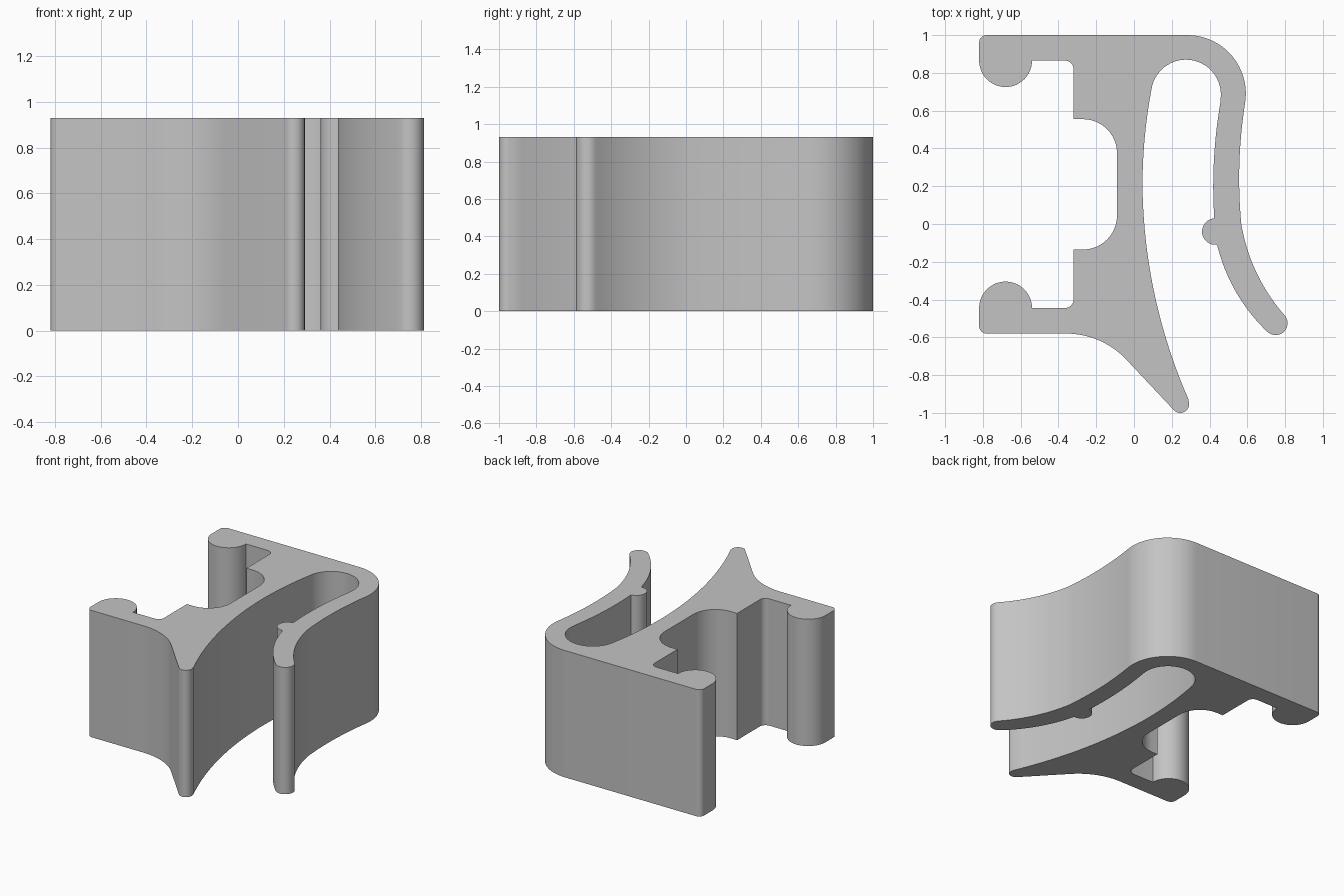
import bpy
import bmesh
from math import radians, cos, sin, atan2, pi, tau
from mathutils import Vector

cube = bpy.data.objects.get("Cube")
if cube:
    bpy.data.objects.remove(cube, do_unlink=True)

HEIGHT = 0.93
outline = []


def line(*points):
    outline.extend(points)


def arc(cx, cy, r, start, end, steps=16):
    """Arc around a centre, angles in degrees."""
    for i in range(steps + 1):
        a = radians(start + (end - start) * i / steps)
        outline.append((cx + r * cos(a), cy + r * sin(a)))


def bow(p, q, s, steps=20):
    """Circular arc from p through q to s."""
    (ax, ay), (bx, by), (cx, cy) = p, q, s
    d = 2 * (ax * (by - cy) + bx * (cy - ay) + cx * (ay - by))
    a2, b2, c2 = ax * ax + ay * ay, bx * bx + by * by, cx * cx + cy * cy
    ux = (a2 * (by - cy) + b2 * (cy - ay) + c2 * (ay - by)) / d
    uy = (a2 * (cx - bx) + b2 * (ax - cx) + c2 * (bx - ax)) / d
    r = (Vector(p) - Vector((ux, uy))).length
    start = atan2(ay - uy, ax - ux)
    sweep = (atan2(cy - uy, cx - ux) - start + pi) % tau - pi
    for i in range(steps + 1):
        a = start + sweep * i / steps
        outline.append((ux + r * cos(a), uy + r * sin(a)))


# Back wall and its hooked lip
arc(-0.78, 0.96, 0.04, 90, 180, 8)
arc(-0.68, 0.865, 0.14, 180, 353, 24)
line((-0.54, 0.865))
arc(-0.365, 0.82, 0.045, 90, 0, 8)

# Stepped rounded channel in the web
line((-0.32, 0.555))
arc(-0.27, 0.375, 0.18, 90, 0)
arc(-0.27, 0.045, 0.18, 0, -90)
line((-0.32, -0.135))

# Front hooked lip
arc(-0.365, -0.40, 0.045, 0, -90, 8)
line((-0.54, -0.445))
arc(-0.68, -0.445, 0.14, 7, 180, 24)
arc(-0.78, -0.54, 0.04, 180, 270, 8)

# Flared foot with rounded tip
arc(-0.36, -1.02, 0.44, 90, 45)
arc(0.245, -0.953, 0.047, 225, 382)

# Inside of the slot: web side, rounded end, arm side
bow((0.289, -0.93), (0.115, -0.40), (0.045, 0.2))
bow((0.045, 0.2), (0.058, 0.47), (0.094, 0.72))
arc(0.275, 0.685, 0.185, 165, -8, 24)
bow((0.457, 0.64), (0.42, 0.25), (0.425, 0.03))

# Catch bead and rounded arm tip
arc(0.43, -0.04, 0.07, 95, 275)
bow((0.44, -0.11), (0.54, -0.36), (0.703, -0.568))
arc(0.75, -0.525, 0.063, 225, 400)

# Outside of the spring arm
bow((0.797, -0.483), (0.645, -0.25), (0.568, 0.0))
bow((0.568, 0.0), (0.557, 0.2), (0.585, 0.62))
arc(0.282, 0.69, 0.31, -10, 90, 24)

# Drop repeated points, then extrude the section upward
clean = []
for p in outline:
    if not clean or (Vector(p) - Vector(clean[-1])).length > 0.002:
        clean.append(p)

bm = bmesh.new()
base = bm.faces.new([bm.verts.new((x, y, 0)) for x, y in clean])
top = bmesh.ops.extrude_face_region(bm, geom=[base], use_keep_orig=True)
bmesh.ops.translate(bm, vec=(0, 0, HEIGHT),
                    verts=[v for v in top["geom"] if isinstance(v, bmesh.types.BMVert)])
bmesh.ops.recalc_face_normals(bm, faces=bm.faces)
mesh = bpy.data.meshes.new("clip_body")
bm.to_mesh(mesh)
bm.free()
clip = bpy.data.objects.new("clip_body", mesh)
bpy.context.collection.objects.link(clip)

# Plain grey material
grey = bpy.data.materials.new("light_grey")
grey.use_nodes = True
colour = (0.55, 0.55, 0.55, 1)
grey.diffuse_color = colour
grey.node_tree.nodes["Principled BSDF"].inputs["Base Color"].default_value = colour
mesh.materials.append(grey)

bpy.ops.object.select_all(action="DESELECT")
clip.select_set(True)
bpy.context.view_layer.objects.active = clip
bpy.ops.object.shade_smooth_by_angle(angle=radians(30))
